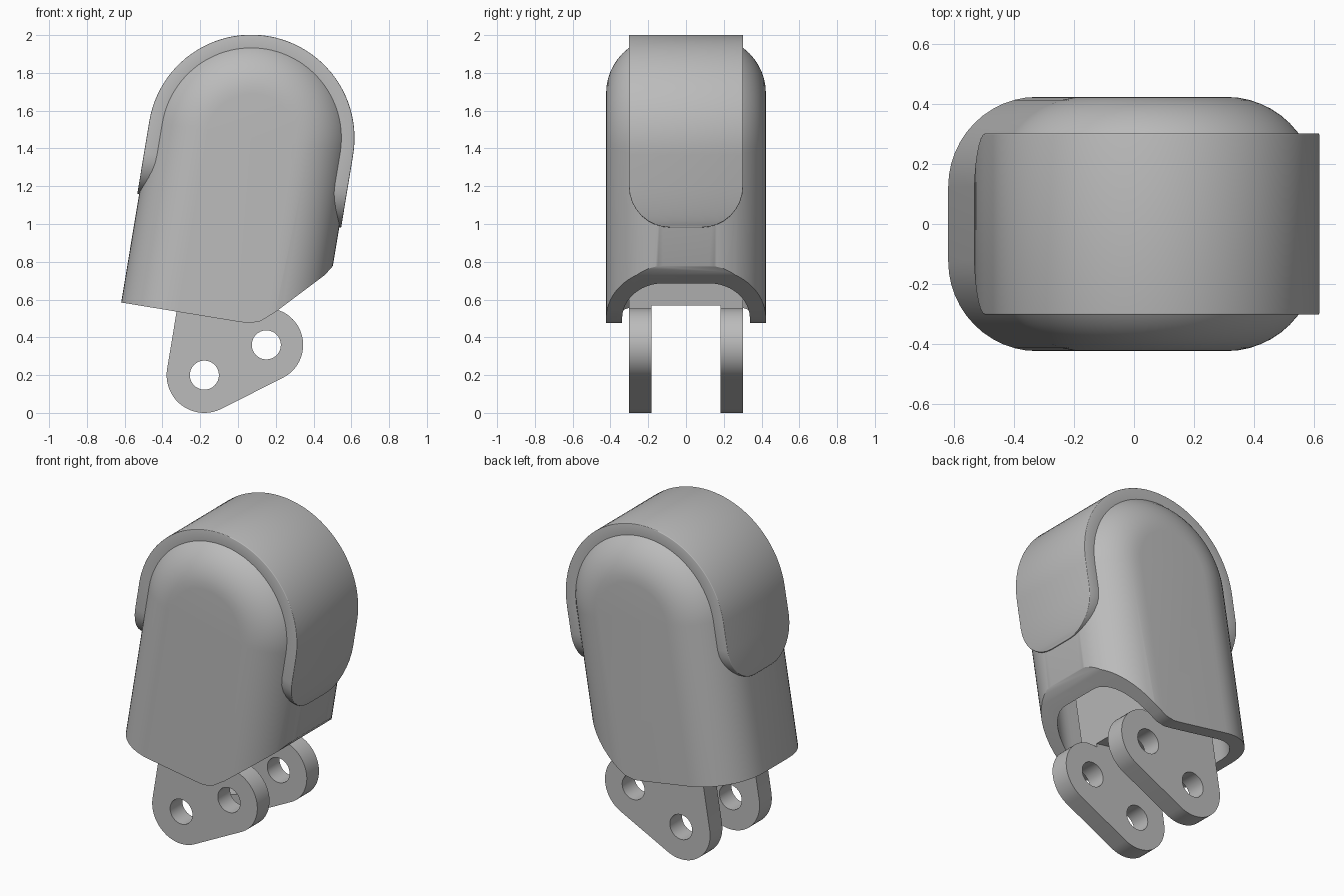
import bpy, bmesh
from math import sin, cos, pi, radians

if "Cube" in bpy.data.objects:
    bpy.data.objects.remove(bpy.data.objects["Cube"], do_unlink=True)

grey = bpy.data.materials.new("plain_grey")
grey.use_nodes = True
grey.diffuse_color = (0.5, 0.5, 0.5, 1)
grey.node_tree.nodes["Principled BSDF"].inputs["Base Color"].default_value = (0.5, 0.5, 0.5, 1)

TILT = radians(9.4)
CX, CZ = 0.07, 1.455          # centre of the dome


def leaned(u, w):
    """Point of the leaning frame as upright x, z."""
    return CX + u * cos(TILT) + w * sin(TILT), CZ - u * sin(TILT) + w * cos(TILT)


def loft(name, rings, lean=False):
    """Closed solid through equal rings of points, capped at both ends."""
    bm = bmesh.new()
    loops = [[bm.verts.new(p) for p in ring] for ring in rings]
    n = len(loops[0])
    for a, b in zip(loops, loops[1:]):
        for i in range(n):
            j = (i + 1) % n
            bm.faces.new((a[i], a[j], b[j], b[i]))
    bm.faces.new(loops[0][::-1])
    bm.faces.new(loops[-1])
    bmesh.ops.recalc_face_normals(bm, faces=bm.faces)
    mesh = bpy.data.meshes.new(name)
    bm.to_mesh(mesh)
    bm.free()
    mesh.materials.append(grey)
    obj = bpy.data.objects.new(name, mesh)
    bpy.context.collection.objects.link(obj)
    if lean:
        obj.location = (CX, 0, CZ)
        obj.rotation_euler = (0, TILT, 0)
    return obj


def plate(name, outline, y0, y1):
    return loft(name, [[(x, y, z) for x, z in outline] for y in (y0, y1)])


def activate(obj):
    bpy.ops.object.select_all(action='DESELECT')
    obj.select_set(True)
    bpy.context.view_layer.objects.active = obj
    bpy.context.view_layer.update()


def subtract(obj, cutter):
    cutter.hide_render = True
    mod = obj.modifiers.new("cut", 'BOOLEAN')
    mod.operation, mod.solver, mod.object = 'DIFFERENCE', 'EXACT', cutter
    activate(obj)
    bpy.ops.object.modifier_apply(modifier=mod.name)
    bpy.data.objects.remove(cutter, do_unlink=True)


def smooth(obj):
    activate(obj)
    bpy.ops.object.shade_smooth_by_angle(angle=radians(32))


def arc(cx, cz, r, start, end, steps):
    return [(cx + r * cos(radians(start + (end - start) * i / steps)),
             cz + r * sin(radians(start + (end - start) * i / steps))) for i in range(steps + 1)]


def rounded_arch(name, radius, half_depth, fillet, bottom):
    """Arch-shaped block with filleted front and back edges."""
    steps = 12
    side = [(radius - fillet + fillet * sin(k * pi / 2 / steps),
             half_depth - fillet + fillet * cos(k * pi / 2 / steps)) for k in range(steps + 1)]
    sections = [(h, -v) for h, v in side] + [(h, v) for h, v in reversed(side)]
    rings = [[(x, v, z) for x, z in [(h, bottom)] + arc(0, 0, h, 0, 180, 48) + [(-h, bottom)]]
             for h, v in sections]
    return loft(name, rings, lean=True)


# Hollow cap with a sloped opening
shell = rounded_arch("outer_shell", 0.537, 0.423, 0.3, -1.3)
subtract(shell, rounded_arch("cavity_cutter", 0.452, 0.338, 0.215, -1.5))
opening = [(-1, 0.647), (0, 0.483), (0.06, 0.475), (0.12, 0.486), (0.2, 0.535),
           (0.46, 0.73), (0.5, 0.775), (0.6, 0.95), (0.6, -0.5), (-1, -0.5)]
subtract(shell, plate("opening_cutter", opening, -1, 1))
smooth(shell)

# Raised band over the top, with rounded ends
OUT, INN, END, HALF, CORNER = 0.547, 0.455, -0.39, 0.302, 0.22
ends = [(END + CORNER * (1 - cos(k * pi / 16)), HALF - CORNER * (1 - sin(k * pi / 16)))
        for k in range(9)]
path = [(1, 0, w, b) for w, b in ends]
path += [(x, z, 0, HALF) for x, z in arc(0, 0, 1, 0, 180, 48)]
path += [(-1, 0, w, b) for w, b in reversed(ends)]
band = loft("top_band", [[(r * x, y, r * z + w) for r, y in
                          ((OUT, -b), (OUT, b), (INN, b), (INN, -b))]
                         for x, z, w, b in path], lean=True)
bevel = band.modifiers.new("soft_edges", 'BEVEL')
bevel.width, bevel.segments, bevel.angle_limit = 0.02, 3, radians(50)
activate(band)
bpy.ops.object.modifier_apply(modifier=bevel.name)
smooth(band)

# Pair of hinge lugs with two pin holes each
PINS = ((-0.178, 0.2), (0.15, 0.36))
lug_outline = (arc(*PINS[0], 0.2, 170.6, 295.9, 20) + arc(*PINS[1], 0.195, -64.1, 80, 24)
               + [leaned(0.196, -0.885), leaned(0.196, 0.36), leaned(-0.24, 0.36)])
for label, y0, y1 in (("front_lug", -0.303, -0.183), ("back_lug", 0.183, 0.303)):
    lug = plate(label, lug_outline, y0, y1)
    for x, z in PINS:
        subtract(lug, plate("pin_cutter", arc(x, z, 0.077, 0, 348.75, 31), y0 - 0.1, y1 + 0.1))
    smooth(lug)

# Block joining the lugs inside the cap
plate("lug_bridge", [leaned(u, w) for u, w in
                     ((-0.24, -0.865), (0.196, -0.865), (0.196, 0.36), (-0.24, 0.36))], -0.183, 0.183)
